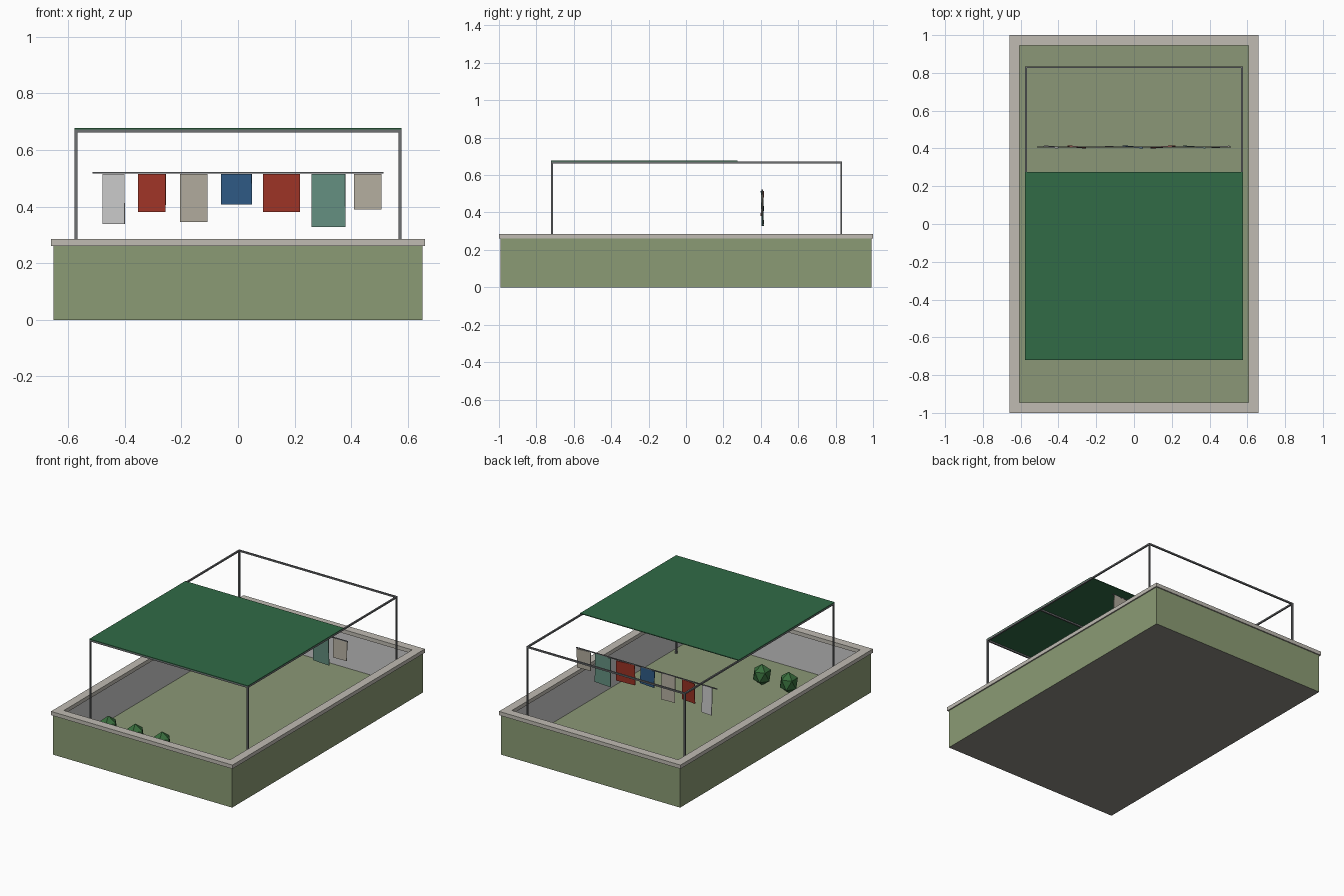
import bpy, bmesh, math
from mathutils import Vector

if "Cube" in bpy.data.objects:
    bpy.data.objects.remove(bpy.data.objects["Cube"])


def mat(name, r, g, b):
    m = bpy.data.materials.new(name)
    m.diffuse_color = tuple((c / 255) ** 2.2 for c in (r, g, b)) + (1,)
    m.use_nodes = True
    m.node_tree.nodes["Principled BSDF"].inputs["Base Color"].default_value = m.diffuse_color
    return m


WALL = mat("olive_paint", 138, 154, 116)
FLOOR_M = mat("floor_olive", 138, 150, 118)
LINER = mat("liner_grey", 190, 188, 190)
STONE = mat("coping_stone", 190, 186, 177)
BASE = mat("base_dark", 140, 137, 130)
STEEL = mat("steel", 110, 112, 114)
CANVAS = mat("green_canvas", 52, 106, 72)
LEAF = mat("leaf", 58, 108, 62)
WHITE = mat("white_cloth", 195, 195, 195)
RED = mat("red_cloth", 156, 54, 42)
BEIGE = mat("beige_cloth", 178, 172, 158)
BLUE = mat("blue_cloth", 50, 90, 132)
TEAL = mat("teal_cloth", 100, 143, 128)


def finish(name, bm, *mats):
    me = bpy.data.meshes.new(name)
    bm.normal_update()
    bm.to_mesh(me)
    bm.free()
    ob = bpy.data.objects.new(name, me)
    bpy.context.collection.objects.link(ob)
    for m in mats:
        me.materials.append(m)
    return ob


def box(name, lo, hi, m):
    lo, hi = Vector(lo), Vector(hi)
    bm = bmesh.new()
    bmesh.ops.create_cube(bm, size=1)
    bmesh.ops.scale(bm, vec=hi - lo, verts=bm.verts)
    ob = finish(name, bm, m)
    ob.location = (lo + hi) / 2
    return ob


def bar(name, a, b, r, m):
    """Square bar along one axis, padded by r on every side."""
    pad = Vector((r, r, r))
    return box(name, Vector(a) - pad, Vector(b) + pad, m)


def rect_loops(bm, levels):
    """Rectangular vertex loops joined by quads; returns loops and side faces."""
    loops = [[bm.verts.new((sx * x, sy * y, z))
              for sx, sy in ((-1, -1), (1, -1), (1, 1), (-1, 1))]
             for x, y, z in levels]
    sides = [[bm.faces.new((a[i], a[(i + 1) % 4], b[(i + 1) % 4], b[i]))
              for i in range(4)] for a, b in zip(loops, loops[1:])]
    return loops, sides


# Walled terrace as one tub: outer wall, rim, inner wall, floor, underside
FLOOR = 0.035
bm = bmesh.new()
loops, sides = rect_loops(bm, [(0.652, 0.992, 0), (0.652, 0.992, 0.262),
                               (0.612, 0.952, 0.262), (0.612, 0.952, FLOOR)])
for f in sides[2]:
    f.material_index = 1
bm.faces.new(loops[3]).material_index = 2
bm.faces.new(loops[0][::-1]).material_index = 3
finish("terrace", bm, WALL, LINER, FLOOR_M, BASE)

# Coping around the wall top
bm = bmesh.new()
loops, _ = rect_loops(bm, [(0.66, 1.0, 0.26), (0.66, 1.0, 0.285),
                           (0.605, 0.945, 0.285), (0.605, 0.945, 0.26)])
for i in range(4):
    j = (i + 1) % 4
    bm.faces.new((loops[3][i], loops[3][j], loops[0][j], loops[0][i]))
finish("coping", bm, STONE)

# Pergola frame, with one bar under the canopy
PX, PY0, PY1, PZ, R = 0.572, -0.716, 0.83, 0.667, 0.005
for side, x in (("left", -PX), ("right", PX)):
    for end, y in (("front", PY0), ("back", PY1)):
        bar(f"{end}_{side}_post", (x, y, FLOOR), (x, y, PZ), R, STEEL)
    bar(f"{side}_rail", (x, PY0, PZ), (x, PY1, PZ), R, STEEL)
for name, y in (("front", PY0), ("middle", -0.22), ("back", PY1)):
    bar(f"{name}_rail", (-PX, y, PZ), (PX, y, PZ), R, STEEL)

# Shade canopy
box("canopy", (-0.577, -0.721, 0.672), (0.577, 0.276, 0.677), CANVAS)

# Clothesline with swaying laundry: left, right, bottom, turn, sway, material
LY = 0.408
bar("clothesline", (-0.511, LY, 0.519), (0.511, LY, 0.519), 0.003, STEEL)
laundry = [(-0.478, -0.400, 0.338, -5, 2, WHITE),
           (-0.353, -0.255, 0.381, -5, -2, RED),
           (-0.205, -0.108, 0.346, 2, 1, BEIGE),
           (-0.060, 0.049, 0.408, -5, 2, BLUE),
           (0.088, 0.219, 0.381, 4, -2, RED),
           (0.259, 0.379, 0.328, -4, 1, TEAL),
           (0.409, 0.506, 0.390, 3, -2, BEIGE)]
for i, (x0, x1, z0, turn, sway, m) in enumerate(laundry):
    ob = box(f"laundry_{i + 1}", (x0, LY - 0.002, z0), (x1, LY + 0.002, 0.515), m)
    ob.rotation_euler = (math.radians(sway), 0, math.radians(turn))

# Row of low-poly shrubs
for i in range(3):
    bm = bmesh.new()
    bmesh.ops.create_icosphere(bm, subdivisions=1, radius=0.06)
    bmesh.ops.scale(bm, vec=(1, 1, 1.15), verts=bm.verts)
    ob = finish(f"shrub_{i + 1}", bm, LEAF)
    ob.location = (-0.488 + 0.195 * i, -0.65, 0.1)
